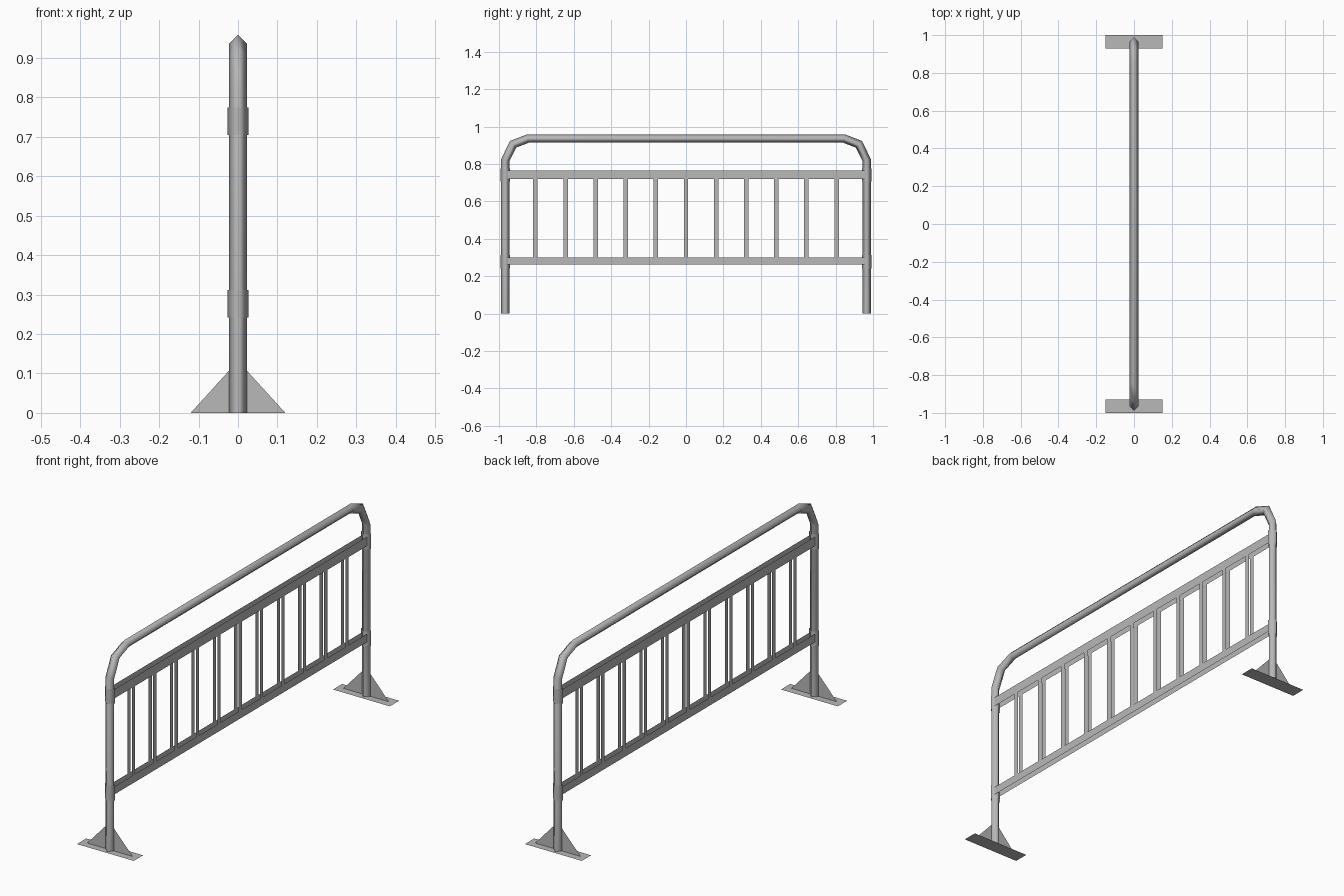
import bpy
import bmesh
from mathutils import Vector

if "Cube" in bpy.data.objects:
    bpy.data.objects.remove(bpy.data.objects["Cube"])

POST_Y = 0.966
PIPE_R = 0.0225

steel = bpy.data.materials.new("galvanised_steel")
steel.use_nodes = True
GREY = (0.48, 0.48, 0.48, 1)
steel.diffuse_color = GREY
steel.node_tree.nodes["Principled BSDF"].inputs["Base Color"].default_value = GREY


def finish(name, bm, smooth=False):
    """Turn a bmesh into a named steel object."""
    mesh = bpy.data.meshes.new(name)
    for face in bm.faces:
        face.smooth = smooth
    bm.to_mesh(mesh)
    bm.free()
    mesh.materials.append(steel)
    obj = bpy.data.objects.new(name, mesh)
    bpy.context.collection.objects.link(obj)
    return obj


def sheet(name, corners):
    """A single flat sheet of metal."""
    bm = bmesh.new()
    bm.faces.new([bm.verts.new(c) for c in corners])
    return finish(name, bm)


def strip(name, x, y0, y1, z0, z1):
    """An upright sheet facing outwards along x."""
    corners = [(x, y0, z0), (x, y1, z0), (x, y1, z1), (x, y0, z1)]
    return sheet(name, corners if x > 0 else corners[::-1])


# Bent pipe frame: a four-sided section swept with mitred corners
half = [(POST_Y, 0), (POST_Y, 0.82), (0.925, 0.905), (0.845, 0.936)]
path = [Vector((0, -y, z)) for y, z in half]
path += [Vector((0, y, z)) for y, z in reversed(half)]
side = Vector((1, 0, 0))
bm = bmesh.new()
rings = []
for i, p in enumerate(path):
    before = (p - path[max(i - 1, 0)]).normalized()
    after = (path[min(i + 1, len(path) - 1)] - p).normalized()
    tangent = (before + after).normalized()
    mitre = max(tangent.dot(before), tangent.dot(after))
    out = side.cross(tangent) * PIPE_R / mitre
    offsets = (side * PIPE_R, out, -side * PIPE_R, -out)
    rings.append([bm.verts.new(p + o) for o in offsets])
for a, b in zip(rings, rings[1:]):
    for k in range(4):
        n = (k + 1) % 4
        bm.faces.new((a[k], a[n], b[n], b[k]))
bmesh.ops.recalc_face_normals(bm, faces=bm.faces[:])
finish("pipe_frame", bm, smooth=True)

# Collars where the rails meet the posts
for end, sy in (("front", -1), ("back", 1)):
    for level, z in (("lower", 0.277), ("upper", 0.74)):
        bm = bmesh.new()
        bmesh.ops.create_cone(bm, segments=4, radius1=0.026, radius2=0.026,
                              depth=0.07, cap_ends=False)
        bmesh.ops.translate(bm, verts=bm.verts[:], vec=(0, sy * POST_Y, z))
        finish(f"{end}_{level}_collar", bm, smooth=True)

    # Foot plate and triangular gusset
    y0, y1 = sorted((sy * 0.93, sy))
    sheet(f"{end}_foot_plate", [(-0.15, y0, 0), (0.15, y0, 0),
                                (0.15, y1, 0), (-0.15, y1, 0)])
    y = sy * POST_Y
    sheet(f"{end}_gusset", [(-0.12, y, 0), (0.12, y, 0), (0, y, 0.132)])

# Paired rails and paired upright bars
for label, sx in (("left", 1), ("right", -1)):
    strip(f"{label}_lower_rail", sx * 0.014, -0.96, 0.96, 0.262, 0.3)
    strip(f"{label}_upper_rail", sx * 0.014, -0.96, 0.96, 0.72, 0.764)
    for i in range(-5, 6):
        y = i * 0.161
        strip(f"{label}_bar_{i + 6}", sx * 0.012, y - 0.012, y + 0.012, 0.265, 0.76)
